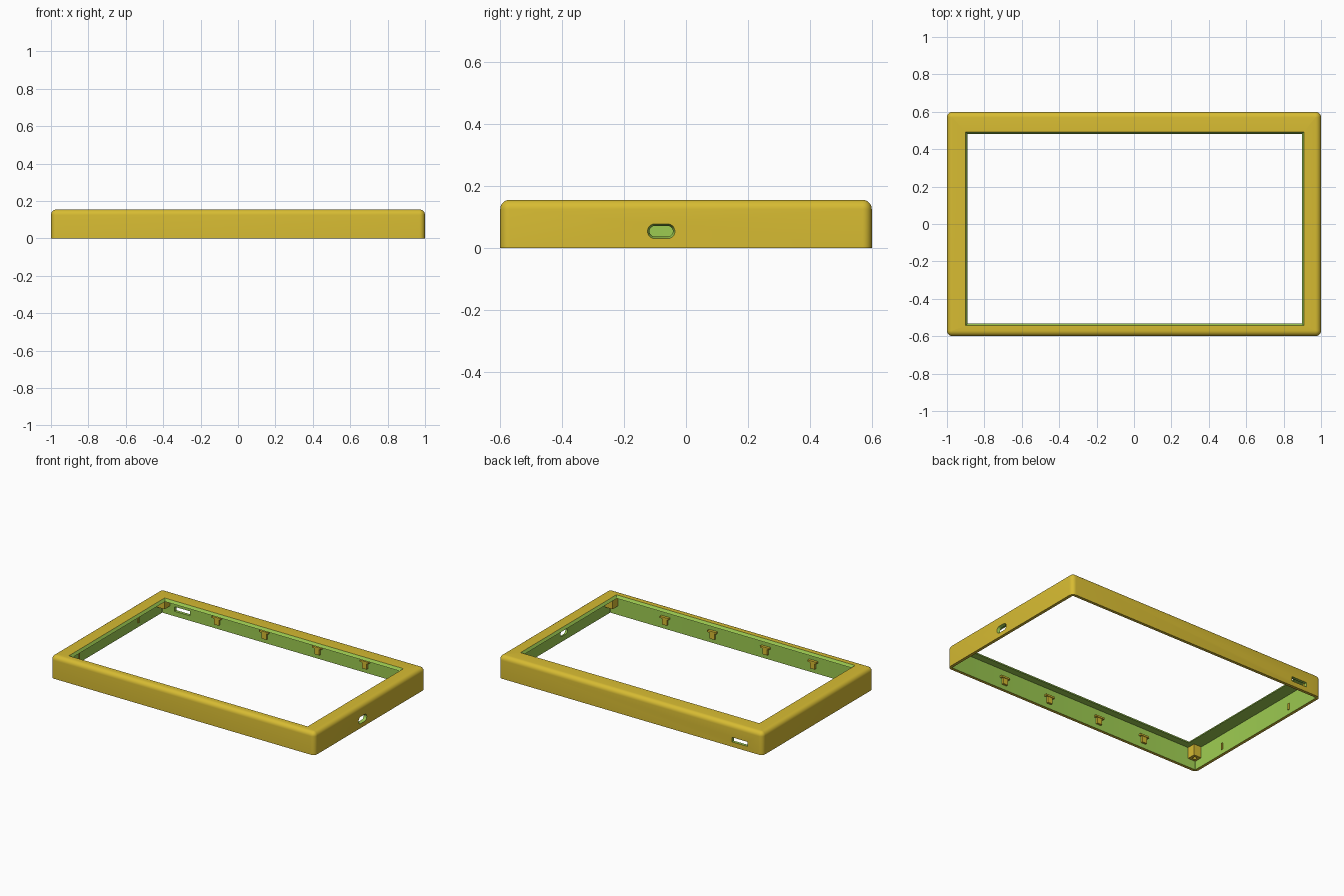
import bpy, bmesh, math

if "Cube" in bpy.data.objects:
    bpy.data.objects.remove(bpy.data.objects["Cube"])


def material(name, rgb):
    m = bpy.data.materials.new(name)
    m.diffuse_color = (*rgb, 1)
    m.use_nodes = True
    m.node_tree.nodes["Principled BSDF"].inputs["Base Color"].default_value = m.diffuse_color
    return m


YELLOW = material("yellow shell", (0.68, 0.50, 0.032))
GREEN = material("green lining", (0.337, 0.597, 0.082))


def ring(x0, x1, y0, y1, r, w, seg=6):
    """Rounded rectangle at height w, counter-clockwise."""
    pts = []
    for cx, cy, a0 in ((x1 - r, y1 - r, 0), (x0 + r, y1 - r, 90),
                       (x0 + r, y0 + r, 180), (x1 - r, y0 + r, 270)):
        for i in range(seg + 1):
            a = math.radians(a0 + 90 * i / seg)
            pts.append((cx + r * math.cos(a), cy + r * math.sin(a), w))
    return pts


def finish(name, bm, smooth=True):
    bmesh.ops.recalc_face_normals(bm, faces=bm.faces)
    mesh = bpy.data.meshes.new(name)
    bm.to_mesh(mesh)
    bm.free()
    ob = bpy.data.objects.new(name, mesh)
    bpy.context.collection.objects.link(ob)
    mesh.materials.append(YELLOW)
    mesh.materials.append(GREEN)
    return ob


def loft(name, rings, mats, closed):
    """Bridge the rings; a closed loft joins last to first, an open one is capped."""
    bm = bmesh.new()
    vs = [[bm.verts.new(p) for p in r] for r in rings]
    n = len(vs[0])
    for k in range(len(vs) if closed else len(vs) - 1):
        a, b = vs[k], vs[(k + 1) % len(vs)]
        for i in range(n):
            j = (i + 1) % n
            bm.faces.new((a[i], a[j], b[j], b[i])).material_index = mats[k]
    if not closed:
        for r in (vs[0], vs[-1]):
            bm.faces.new(r).material_index = mats[0]
    return finish(name, bm)


def box(name, x0, x1, y0, y1, z0, z1, mat=0):
    bm = bmesh.new()
    bmesh.ops.create_cube(bm, size=1)
    for v in bm.verts:
        v.co = ((x0 + x1) / 2 + v.co.x * (x1 - x0),
                (y0 + y1) / 2 + v.co.y * (y1 - y0),
                (z0 + z1) / 2 + v.co.z * (z1 - z0))
    for f in bm.faces:
        f.material_index = mat
    return finish(name, bm)


def select(ob):
    bpy.ops.object.select_all(action='DESELECT')
    ob.select_set(True)
    bpy.context.view_layer.objects.active = ob


# Main dimensions
X, Y, H, R, WALL, PLATE = 1.0, 0.6, 0.155, 0.03, 0.02, 0.137
IX, IY = X - WALL, Y - WALL


def outer(inset, z):
    return ring(-X + inset, X - inset, -Y + inset, Y - inset,
                max(R - inset, 0.001), z)


# Frame shell: rim, outside wall, rounded edge, bevelled opening, lining
rings = [ring(-IX, IX, -IY, IY, 0.004, 0), outer(0, 0)]
for i in range(7):
    a = math.radians(90 * i / 6)
    rings.append(outer(R * (1 - math.cos(a)), H - R + R * math.sin(a)))
rings += [ring(-0.90, 0.908, -0.544, 0.492, 0.001, H),
          ring(-0.889, 0.897, -0.533, 0.481, 0.001, PLATE),
          ring(-IX, IX, -IY, IY, 0.004, PLATE)]
mats = [0] * (len(rings) - 3) + [1, 1, 1]
frame = loft("frame", rings, mats, True)

# Cutters: flared oval port on the right side, card slot in the back
port = loft("port_cutter",
            [ring(-0.115, -0.045, 0.038, 0.069, 0.0154, 0.95),
             ring(-0.118, -0.042, 0.036, 0.071, 0.0174, 0.982),
             ring(-0.125, -0.035, 0.029, 0.078, 0.0244, 1.002)], [1, 1], False)
for v in port.data.vertices:
    u, t, w = v.co
    v.co = (w, u, t)
slot = box("slot_cutter", -0.886, -0.768, 0.55, 0.65, 0.034, 0.065, 1)

for cutter in (port, slot):
    cutter.hide_render = True
    mod = frame.modifiers.new("cut", 'BOOLEAN')
    mod.operation = 'DIFFERENCE'
    mod.solver = 'EXACT'
    mod.object = cutter
    select(frame)
    bpy.ops.object.modifier_apply(modifier=mod.name)
    bpy.data.objects.remove(cutter)
select(frame)
bpy.ops.object.shade_smooth_by_angle(angle=math.radians(30))

# Snap clips along the two long walls: a ledge over a narrow tab
for side, label in ((1, "back"), (-1, "front")):
    for x in (-0.56, -0.2, 0.2, 0.56):
        for part, half, depth, z0, z1 in (("ledge", 0.033, 0.018, 0.074, 0.086),
                                          ("tab", 0.018, 0.014, 0.032, 0.074)):
            ys = sorted((side * (IY + 0.002), side * (IY - depth)))
            box(f"{label}_clip_{part}", x - half, x + half, *ys, z0, z1)

# Corner screw posts with a pilot hole, hanging from the top plate
S, HOLE = 0.029, 0.012
for sx in (-1, 1):
    for sy in (-1, 1):
        cx, cy = sx * (IX - S), sy * (IY - S)

        def square(h, r, z):
            return ring(cx - h, cx + h, cy - h, cy + h, r, z)
        loft("corner_post",
             [square(S, 0.0005, PLATE + 0.002), square(S, 0.0005, 0.06),
              square(HOLE, HOLE - 0.0001, 0.06),
              square(HOLE, HOLE - 0.0001, PLATE + 0.002)], [0] * 4, True)

# Small locating ribs on the left wall
for y in (-0.32, 0.32):
    box("side_rib", -IX - 0.002, -IX + 0.006, y - 0.005, y + 0.005, 0.03, 0.075)
